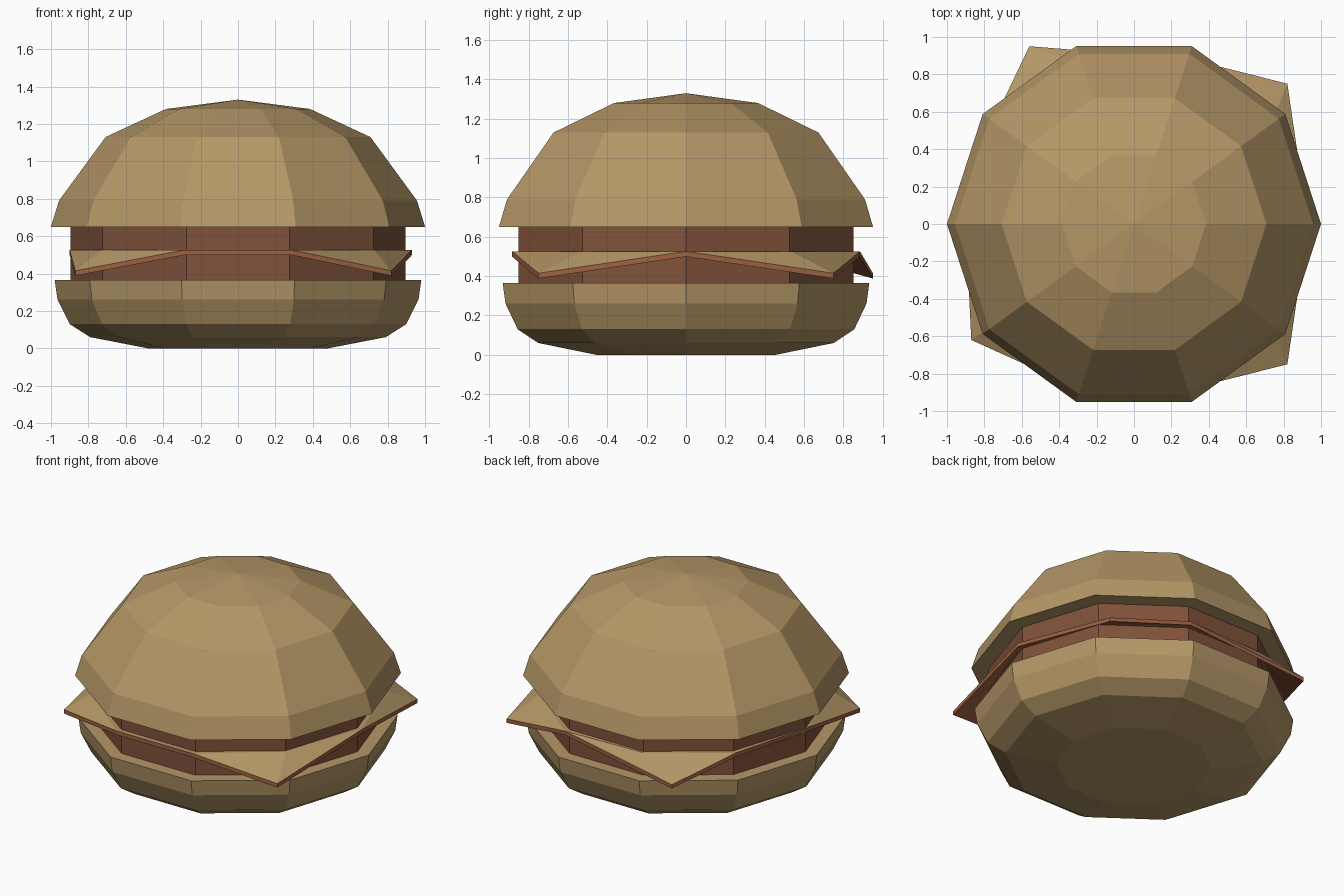
import bpy, bmesh
from math import cos, sin, pi

if "Cube" in bpy.data.objects:
    bpy.data.objects.remove(bpy.data.objects["Cube"])

SIDES = 10


def material(name, rgb):
    m = bpy.data.materials.new(name)
    m.diffuse_color = (*rgb, 1)
    m.use_nodes = True
    m.node_tree.nodes["Principled BSDF"].inputs["Base Color"].default_value = m.diffuse_color
    return m


BUN = material("bun tan", (0.46, 0.31, 0.135))
MEAT = material("meat brown", (0.215, 0.085, 0.042))
EDGE = material("slice edge orange brown", (0.34, 0.12, 0.055))


def finish(name, bm, mats):
    bmesh.ops.recalc_face_normals(bm, faces=bm.faces)
    mesh = bpy.data.meshes.new(name)
    bm.to_mesh(mesh)
    bm.free()
    for m in mats:
        mesh.materials.append(m)
    ob = bpy.data.objects.new(name, mesh)
    bpy.context.collection.objects.link(ob)
    return ob


def polar(r, k):
    a = 2 * pi * k / SIDES
    return r * cos(a), r * sin(a)


def lathe(name, profile, mat):
    """Ten-sided turned solid from (radius, z) rings, capped at both ends."""
    bm = bmesh.new()
    rings = [[bm.verts.new((*polar(r, k), z)) for k in range(SIDES)]
             for r, z in profile]
    for a, b in zip(rings, rings[1:]):
        for k in range(SIDES):
            j = (k + 1) % SIDES
            bm.faces.new((a[k], a[j], b[j], b[k]))
    bm.faces.new(rings[0])
    bm.faces.new(rings[-1])
    # a zero-radius ring collapses to a point
    bmesh.ops.remove_doubles(bm, verts=bm.verts, dist=0.0005)
    bmesh.ops.dissolve_degenerate(bm, edges=bm.edges, dist=0.0005)
    return finish(name, bm, [mat])


# Buns and patty
lathe("bottom_bun", [(0.48, 0), (0.79, 0.06), (0.90, 0.13),
                     (0.965, 0.26), (0.98, 0.365)], BUN)
lathe("patty", [(0.895, 0.36), (0.895, 0.655)], MEAT)
lathe("top_bun", [(1.0, 0.65), (0.957, 0.79), (0.708, 1.13),
                  (0.385, 1.28), (0.0, 1.33)], BUN)

# Square slice: flat ten-sided middle with four corners drooping over the patty
TOP, DROOP, THICK = 0.526, 0.415, 0.027
bm = bmesh.new()
radius = {1: 0.90, 3: 0.91, 5: 0.90, 6: 0.90, 9: 0.90}
ring = [bm.verts.new((*polar(radius.get(k, 0.93), k), TOP)) for k in range(SIDES)]
bm.faces.new(ring)
# corner position -> the three ring points it hangs from
for (x, y), first in (((0.82, 0.75), 0), ((-0.56, 0.95), 2),
                      ((-0.87, -0.62), 5), ((0.82, -0.75), 8)):
    c = bm.verts.new((x, y, DROOP))
    a, b, d = (ring[(first + i) % SIDES] for i in range(3))
    bm.faces.new((a, c, b))
    bm.faces.new((b, c, d))
ext = bmesh.ops.extrude_face_region(bm, geom=bm.faces[:], use_keep_orig=True)
low = [g for g in ext["geom"] if isinstance(g, bmesh.types.BMVert)]
bmesh.ops.translate(bm, verts=low, vec=(0, 0, -THICK))
bmesh.ops.recalc_face_normals(bm, faces=bm.faces)
bm.normal_update()
for f in bm.faces:
    f.material_index = 0 if f.normal.z > 0.2 else 1
finish("cheese_slice", bm, [BUN, EDGE])
